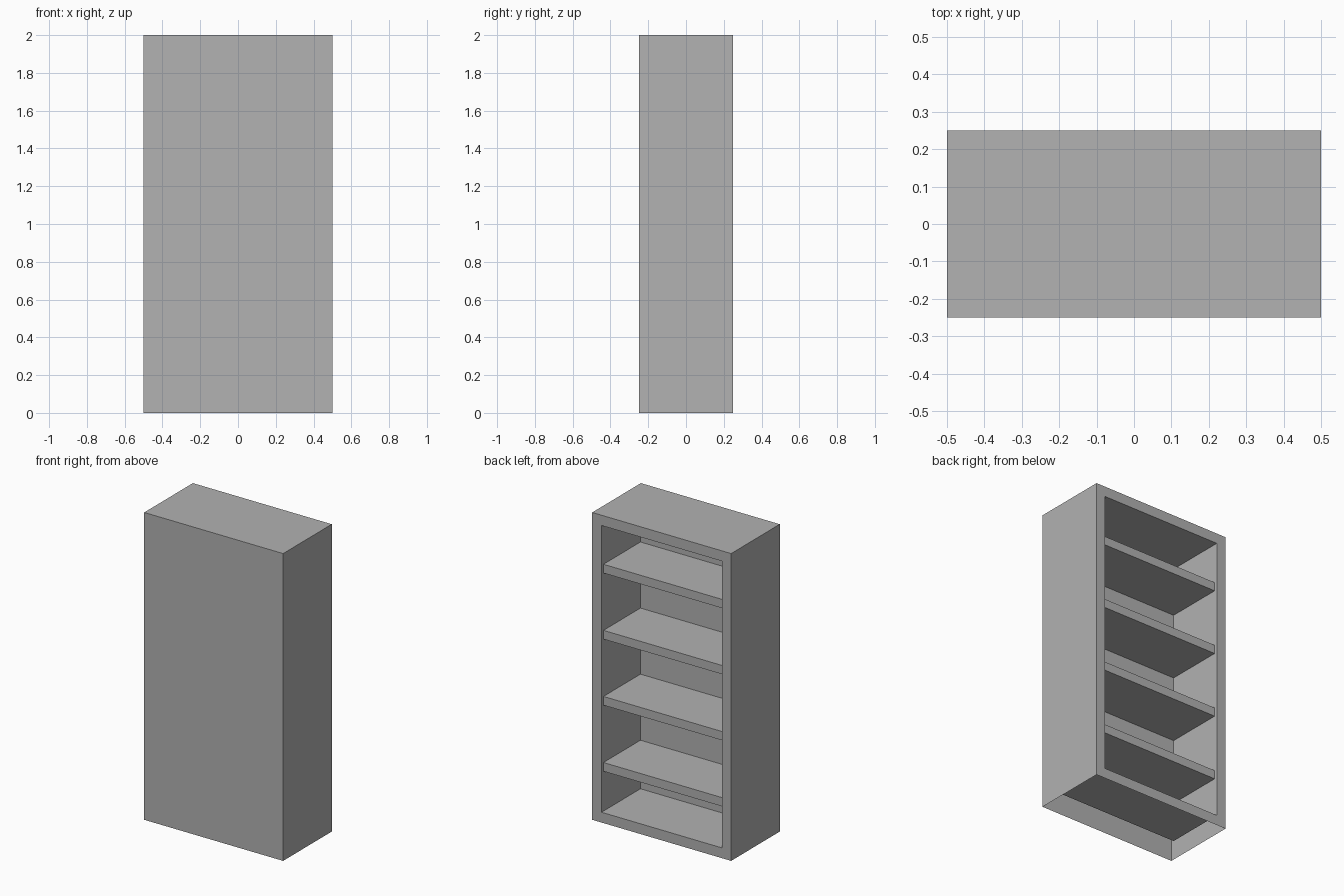
import bpy, bmesh
from mathutils import Matrix, Vector

if "Cube" in bpy.data.objects:
    bpy.data.objects.remove(bpy.data.objects["Cube"])

W, D, H = 1.0, 0.5, 2.0      # overall size
RIM = 0.067                  # width of the frame around the opening
DEPTH = 0.40                 # depth of the cavity
SHELF_T = 0.057              # shelf thickness
SETBACK = 0.02               # shelf edge behind the frame

grey = bpy.data.materials.new("plain_grey")
grey.diffuse_color = (0.445, 0.445, 0.445, 1)
grey.use_nodes = True
grey.node_tree.nodes["Principled BSDF"].inputs["Base Color"].default_value = grey.diffuse_color


def box(bm, size, centre):
    mat = Matrix.Translation(centre) @ Matrix.Diagonal((*size, 1))
    bmesh.ops.create_cube(bm, size=1, matrix=mat)
    bm.normal_update()


def finish(bm, name):
    mesh = bpy.data.meshes.new(name)
    bm.to_mesh(mesh)
    bm.free()
    mesh.materials.append(grey)
    obj = bpy.data.objects.new(name, mesh)
    bpy.context.collection.objects.link(obj)
    return obj


# Cabinet: shell open underneath, with a cavity pushed in from the rear face
bm = bmesh.new()
box(bm, (W, D, H), (0, 0, H / 2))
bottom = [f for f in bm.faces if f.normal.z < -0.9]
bmesh.ops.delete(bm, geom=bottom, context='FACES_ONLY')
rear = next(f for f in bm.faces if f.normal.y > 0.9)
# use_boundary keeps the rim along the open bottom edge too
bmesh.ops.inset_region(bm, faces=[rear], thickness=RIM, use_boundary=True,
                       use_even_offset=True)
new = bmesh.ops.extrude_discrete_faces(bm, faces=[rear])["faces"]
bmesh.ops.translate(bm, verts=new[0].verts, vec=Vector((0, -DEPTH, 0)))
finish(bm, "cabinet")

# Four evenly spaced shelves
shelf_depth = DEPTH - SETBACK
for i in range(4):
    top = 0.383 + 0.43 * i
    bm = bmesh.new()
    box(bm, (W - 2 * RIM, shelf_depth, SHELF_T),
        (0, D / 2 - SETBACK - shelf_depth / 2, top - SHELF_T / 2))
    finish(bm, f"shelf_{i + 1}")
